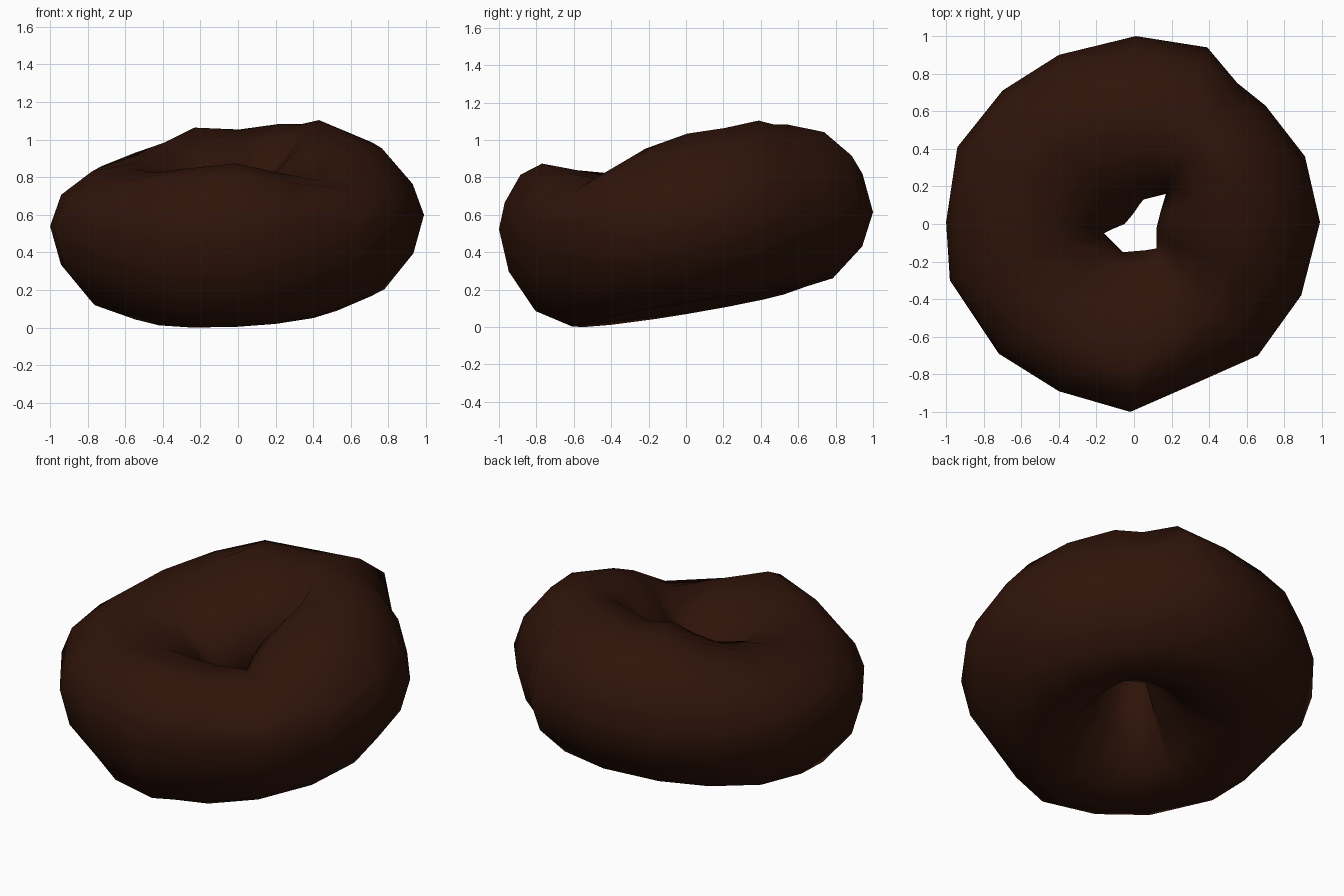
import bpy, bmesh
from math import sin, cos, pi, atan2, hypot

if "Cube" in bpy.data.objects:
    bpy.data.objects.remove(bpy.data.objects["Cube"])

# Outer outline of the ring seen from above
OUTER = [(.99, .01), (.91, .36), (.70, .63), (.55, .75), (.39, .94), (.01, 1.0),
         (-.40, .90), (-.70, .71), (-.94, .41), (-1.0, .01), (-.98, -.30),
         (-.72, -.69), (-.40, -.89), (-.02, -1.0), (.30, -.86), (.66, -.70), (.89, -.38)]
# Irregular hole outline seen from above
HOLE = [(.12, -.02), (.14, .06), (.17, .16), (.11, .145), (.05, .13), (.03, .105),
        (.00, .06), (-.02, .035), (-.05, .00), (-.11, -.025), (-.16, -.05),
        (-.11, -.10), (-.06, -.15), (.00, -.145), (.06, -.14), (.12, -.13), (.12, -.08)]
# Height of the crest and its distance from the axis, slice by slice
TOP = [1.03, 1.06, 1.10, 1.08, 1.08, 1.05, 1.06, .98, .90,
       .87, .84, .82, .84, .87, .82, .78, .95]
CREST = [.54, .56, .58, .58, .58, .58, .57, .56, .56,
         .56, .58, .62, .70, .77, .66, .62, .55]
SIDES = 12


def section(outer, hole, top, crest):
    """One lopsided oval slice of the dough."""
    a = atan2(outer[1], outer[0])
    c, s = cos(a), sin(a)
    bottom = .095 + .03 * c + .095 * s
    mid_out = .565 + .03 * c + .045 * s
    mid_in = .565 + .02 * c + .08 * s
    base = .57 + .04 * max(0, -s) ** 3
    ro = hypot(*outer)
    points = []
    for k in range(SIDES):
        p = 2 * pi * k / SIDES
        u, v = cos(p), sin(p)
        f = (crest if v >= 0 else base) / ro
        if u > 1e-6:                          # outer half, slightly pointed
            end, mid = outer, mid_out
            power = 1.2 + .2 * c - .1 * s if v > 0 else 1.2
            if ro > 1.01 and s > .8 and v > 0:  # blunt bump at the back
                power = .65
        else:                                 # inner half, funnels to the hole
            end, mid = hole, mid_in
            power = 1.15 if v > 0 else 1.35
        rise = abs(v) ** power
        z = mid + rise * ((top - mid) if v > 0 else (bottom - mid))
        x = outer[0] * f + abs(u) * (end[0] - outer[0] * f)
        y = outer[1] * f + abs(u) * (end[1] - outer[1] * f)
        points.append((x, y, z))
    return points


# Doughnut body: slices bridged around the hole
bm = bmesh.new()
rings = [[bm.verts.new(p) for p in section(*row)]
         for row in zip(OUTER, HOLE, TOP, CREST)]
for i, ring in enumerate(rings):
    nxt = rings[(i + 1) % len(rings)]
    for k in range(SIDES):
        j = (k + 1) % SIDES
        bm.faces.new((ring[k], nxt[k], nxt[j], ring[j]))
low = min(v.co.z for v in bm.verts)
for v in bm.verts:
    v.co.z -= low
bmesh.ops.recalc_face_normals(bm, faces=bm.faces)
for f in bm.faces:
    f.smooth = True

mesh = bpy.data.meshes.new("doughnut")
bm.to_mesh(mesh)
bm.free()
doughnut = bpy.data.objects.new("doughnut", mesh)
bpy.context.collection.objects.link(doughnut)

# Dark chocolate colour
mat = bpy.data.materials.new("dark_chocolate")
mat.diffuse_color = (.029, .007, .003, 1)
mat.use_nodes = True
mat.node_tree.nodes["Principled BSDF"].inputs["Base Color"].default_value = mat.diffuse_color
mesh.materials.append(mat)
